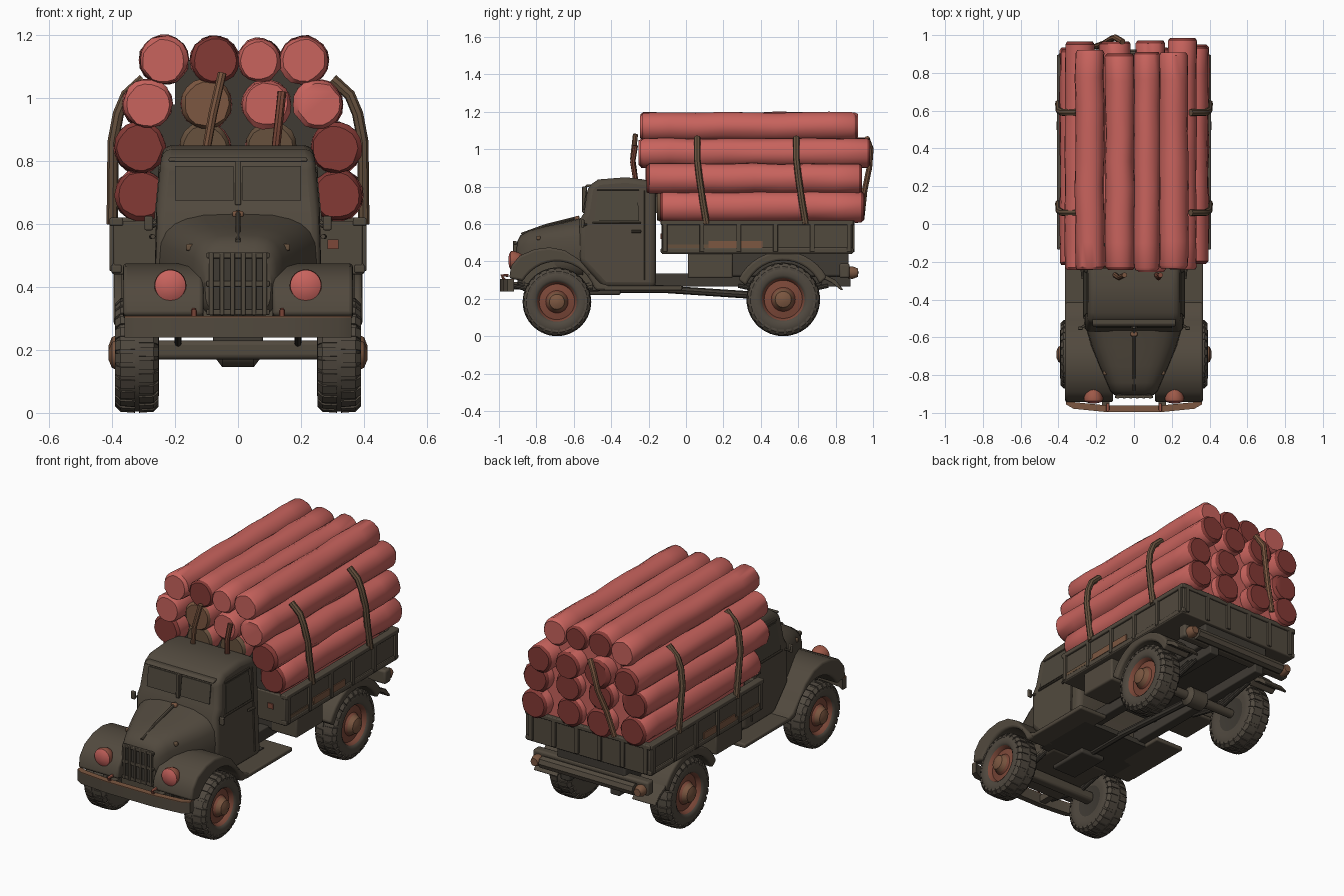
import bpy, bmesh, math, random
from mathutils import Vector

random.seed(4)
if "Cube" in bpy.data.objects:
    bpy.data.objects.remove(bpy.data.objects["Cube"])


def material(name, *rgb):
    m = bpy.data.materials.new(name)
    m.use_nodes = True
    m.diffuse_color = (*rgb, 1)
    m.node_tree.nodes["Principled BSDF"].inputs["Base Color"].default_value = (*rgb, 1)
    return m


OLIVE = material("olive body", .083, .067, .048)
TYRE = material("tyre grey brown", .08, .066, .05)
DARK = material("dark underside", .05, .043, .034)
GLASS = material("dull glass", .076, .064, .046)
RED = material("log red", .58, .125, .11)
DEEP = material("deep red", .23, .042, .036)
BROWN = material("worn brown", .2, .095, .052)
STRAP = material("strap brown", .135, .083, .048)
RUST = material("rust", .34, .1, .065)
RIM = material("dark rust rim", .2, .064, .04)
made = []


def finish(name, bm, mats, bevel=0, mirror=False):
    bmesh.ops.recalc_face_normals(bm, faces=bm.faces)
    me = bpy.data.meshes.new(name)
    bm.to_mesh(me)
    bm.free()
    for m in mats:
        me.materials.append(m)
    ob = bpy.data.objects.new(name, me)
    bpy.context.collection.objects.link(ob)
    if mirror:
        ob.modifiers.new("mirror", "MIRROR").use_mirror_merge = False
    if bevel:
        b = ob.modifiers.new("bevel", "BEVEL")
        b.width, b.segments, b.angle_limit = bevel, 3, math.radians(35)
        b.limit_method = "ANGLE"
    made.append(ob)


def loft(bm, rings, slots=None, ends=(0, 0)):
    """Skin closed rings of points and cap both ends."""
    vs = [[bm.verts.new(p) for p in ring] for ring in rings]
    n = len(vs[0])
    for i in range(len(vs) - 1):
        for j in range(n):
            k = (j + 1) % n
            f = bm.faces.new((vs[i][j], vs[i][k], vs[i + 1][k], vs[i + 1][j]))
            f.material_index = slots[i] if slots else 0
    for ring, slot in zip((vs[0], vs[-1]), ends):
        bm.faces.new(ring).material_index = slot


def prism(name, outline, x0, x1, mat, bevel=0, mirror=False, taper=0):
    """Extrude a side outline of (y, z) points across x."""
    bm = bmesh.new()
    loft(bm, [[(x, y, z) for y, z in outline] for x in (x0, x1)])
    for v in bm.verts:
        v.co.x -= math.copysign(taper * max(0, v.co.z - .6), v.co.x)
    finish(name, bm, [mat], bevel, mirror)


def box(name, x0, x1, y0, y1, z0, z1, mat, bevel=0, mirror=False):
    prism(name, [(y0, z0), (y1, z0), (y1, z1), (y0, z1)], x0, x1, mat, bevel, mirror)


def revolve(name, profile, at, axis, mats, slots=None, ends=(0, 0), n=24, mirror=False, wobble=0):
    """Spin (distance, radius) pairs round the x or y axis."""
    bm, rings = bmesh.new(), []
    for d, r in profile:
        ring = []
        dx, dz = (random.uniform(-wobble, wobble) for _ in range(2))
        for j in range(n):
            a = math.tau * j / n
            q = r + random.uniform(-wobble, wobble)
            u, w = q * math.cos(a) + dx, q * math.sin(a) + dz
            ring.append(Vector(at) + Vector((d, u, w) if axis == "x" else (u, d, w)))
        rings.append(ring)
    loft(bm, rings, slots, ends)
    finish(name, bm, mats, 0, mirror)


def tube(name, points, r, mat, sides=(1,)):
    cu = bpy.data.curves.new(name, "CURVE")
    cu.dimensions, cu.bevel_depth, cu.bevel_resolution, cu.use_fill_caps = "3D", r, 2, True
    for s in sides:
        sp = cu.splines.new("POLY")
        sp.points.add(len(points) - 1)
        for p, (x, y, z) in zip(sp.points, points):
            p.co = (s * x, y, z, 1)
    tmp = bpy.data.objects.new(name + "_path", cu)
    me = bpy.data.meshes.new_from_object(tmp)
    bpy.data.objects.remove(tmp)
    me.materials.clear()
    me.materials.append(mat)
    ob = bpy.data.objects.new(name, me)
    bpy.context.collection.objects.link(ob)
    made.append(ob)


def arc(y, z, r, a0, a1, n=14):
    return [(y + r * math.cos(math.radians(a0 + (a1 - a0) * i / n)),
             z + r * math.sin(math.radians(a0 + (a1 - a0) * i / n))) for i in range(n + 1)]


# Cab with tapered sides, windows and doors
prism("cab", [(-.44, .26), (-.57, .4), (-.57, .62), (-.545, .66), (-.525, .8), (-.47, .838), (-.32, .85),
              (-.2, .835), (-.16, .78), (-.16, .26)], -.265, .265, OLIVE, .03, taper=.1)
prism("windscreen", [(-.55, .675), (-.535, .785), (-.529, .785), (-.544, .675)], .015, .2, GLASS, mirror=True)
prism("windscreen_visor", [(-.545, .797), (-.53, .812), (-.5, .812), (-.52, .797)], -.22, .22, OLIVE, .005)
box("screen_pillar", -.01, .01, -.555, -.53, .66, .8, OLIVE, .004)
prism("side_window", [(-.49, .615), (-.47, .775), (-.26, .775), (-.25, .615)], .262, .268, GLASS, mirror=True, taper=.1)
for i, (ya, za, yb, zb) in enumerate([(-.5, .605, -.24, .605), (-.475, .785, -.25, .785), (-.225, .3, -.225, .78)]):
    w = lambda z: .265 - .1 * max(0, z - .6)
    tube("door_trim_%d" % i, [(w(za), ya, za), (w(zb), yb, zb)], .006, OLIVE, (1, -1))
tube("door_handle", [(.27, -.29, .56), (.275, -.24, .56)], .008, OLIVE, (1, -1))
box("rear_window", -.12, .12, -.163, -.156, .66, .76, GLASS)
tube("mirror_arm", [(.25, -.53, .6), (.28, -.55, .59), (.29, -.55, .62)], .007, OLIVE, (1, -1))
box("mirror", .27, .297, -.56, -.545, .58, .625, OLIVE, .005, True)

# Bonnet lofted from rounded sections, narrowing to the nose
bm, rings = bmesh.new(), []
for y, w, low, top in [(-.55, .255, .3, .635), (-.65, .225, .3, .61), (-.75, .185, .3, .59), (-.84, .145, .3, .565),
                       (-.885, .125, .3, .54), (-.905, .105, .31, .5)]:
    ring = []
    for j in range(24):
        c, s = math.cos(math.tau * j / 24), math.sin(math.tau * j / 24)
        ring.append((w * math.copysign(abs(c) ** .6, c), y,
                     (low + top) / 2 + (top - low) / 2 * math.copysign(abs(s) ** .6, s)))
    rings.append(ring)
loft(bm, rings)
finish("bonnet", bm, [OLIVE])
tube("bonnet_ridge", [(0, -.57, .637), (0, -.75, .592), (0, -.88, .545)], .008, OLIVE)
box("bonnet_badge", -.018, .018, -.595, -.57, .62, .642, BROWN, .008)
box("bonnet_latch", .14, .165, -.8, -.778, .515, .537, STRAP, .006, True)
box("engine_bay", -.2, .2, -.88, -.45, .24, .42, OLIVE, .02)
box("grille_back", -.09, .09, -.913, -.9, .32, .5, DARK)
for i in range(6):
    x = -.085 + i * .034
    box("grille_bar_%d" % i, x - .007, x + .007, -.925, -.905, .31, .51, OLIVE, .004)
for z in (.32, .41, .5):
    box("grille_rail_%d" % (z * 100), -.1, .1, -.922, -.905, z - .009, z + .009, OLIVE, .004)

# Front mudguards, running boards, bumper and lamps
prism("front_mudguard", [(-.945, .31), (-.935, .375), (-.89, .43), (-.81, .465), (-.73, .475), (-.65, .46),
                         (-.57, .41), (-.51, .34), (-.46, .285), (-.41, .27), (-.41, .245), (-.48, .245)]
      + arc(-.69, .19, .21, 20, 150), .11, .365, OLIVE, .025, True)
box("running_board", .18, .365, -.44, -.02, .245, .27, OLIVE, .008, True)
for name, low, high, mat in (("front_bumper", .24, .303, OLIVE), ("bumper_worn_edge", .303, .307, BROWN)):
    bm = bmesh.new()
    loft(bm, [[(x, y, low), (x, y + .035, low), (x, y + .035, high), (x, y, high)]
              for x, y in ((-.36, -.955), (-.32, -.978), (-.15, -.995), (.15, -.995), (.32, -.978), (.36, -.955))])
    finish(name, bm, [mat])
box("bumper_bracket", .13, .17, -.98, -.85, .25, .29, OLIVE, 0, True)
tube("tow_hook", [(.14, -.97, .3), (.14, -.985, .325), (.14, -.95, .325)], .009, RUST, (1, -1))
revolve("headlamp", [(-.95, .012), (-.945, .035), (-.937, .049), (-.92, .051), (-.89, .04), (-.86, .018)],
        (.215, 0, .405), "y", [RED, RUST], [0, 0, 1, 1, 1], (0, 1), mirror=True)
tube("headlamp_stalk", [(.215, -.89, .4), (.2, -.86, .34)], .014, OLIVE, (1, -1))

# Wheels with knobbly tyres, rusty rims and brown hub caps
for name, y, r in (("front", -.69, .18), ("rear", .52, .193)):
    at, k = (.321, y, r + .004), r / .18
    profile = [(-.062, .09), (-.07, .12), (-.068, .15), (-.054, .175), (0, .18), (.054, .175), (.068, .15),
               (.07, .12), (.06, .106), (.035, .095), (.042, .06), (.055, .052), (.08, .04), (.09, .016)]
    revolve(name + "_wheel", [(d, q * k) for d, q in profile], at, "x", [TYRE, RIM, BROWN, DARK],
            [0] * 8 + [1] * 3 + [2] * 2, (3, 2), 36, True)
    bm = bmesh.new()
    for i in range(26):
        a = math.tau * i / 26
        for s in (1, -1):
            t = a + s * .06
            rad, tan = Vector((0, math.cos(t), math.sin(t))), Vector((0, -math.sin(t), math.cos(t)))
            loft(bm, [[Vector(at) + Vector((s * x, 0, 0)) + rad * q * k + tan * side
                       for side, q in ((-.015, .15), (.015, .15), (.015, top), (-.015, top))]
                      for x, top in ((.006, .183), (.052, .18), (.069, .163))])
    finish(name + "_tyre_lugs", bm, [TYRE], 0, True)
    for i, dz in enumerate((0, .016, .032)):
        tube("%s_spring_%d" % (name, i), [(.19, y - .24 + 2 * dz, .27 + dz / 2), (.19, y, .215 + dz),
                                          (.19, y + .24 - 2 * dz, .27 + dz / 2)], .011, DARK, (1, -1))
box("front_axle", -.27, .27, -.72, -.66, .17, .23, OLIVE, .015)
revolve("rear_axle", [(-.27, .025), (-.07, .028), (-.05, .055), (.05, .055), (.07, .028), (.27, .025)],
        (0, .52, .2), "x", [OLIVE], n=12)

# Chassis and underside
box("chassis_rail", .13, .19, -.9, .88, .265, .335, DARK, .006, True)
box("cab_floor", -.25, .25, -.5, -.12, .245, .275, DARK)
box("bed_subframe", -.22, .22, .01, .87, .32, .45, DARK, .01)
box("side_locker", .2, .37, .01, .25, .31, .45, OLIVE, .01, True)
tube("drive_shaft", [(0, -.6, .25), (0, -.1, .25), (0, .5, .21)], .02, DARK)
box("gearbox", -.08, .08, -.6, -.35, .22, .26, DARK, .01)

# Rear mudguards and rear beam
prism("rear_mudguard", arc(.52, .19, .265, 155, 28) + arc(.52, .19, .215, 25, 158), .22, .395, OLIVE, .012, True)
prism("rear_mudguard_lip", [(.74, .33), (.8, .3), (.84, .25), (.83, .245), (.78, .285), (.73, .31)],
      .24, .39, OLIVE, .004, True)
box("rear_crossmember", -.37, .37, .82, .875, .31, .39, OLIVE, .012)
tube("rear_beam", [(-.3, .89, .34), (.3, .89, .34)], .034, OLIVE)
revolve("tail_lamp", [(.84, .026), (.89, .034), (.92, .022)], (.33, 0, .34), "y", [BROWN], n=12, mirror=True)

# Load bed: floor, boards, ribs and rails
box("bed_floor", -.4, .4, -.13, .89, .44, .475, OLIVE, .006)
box("bed_side", .37, .395, -.13, .89, .45, .61, OLIVE, .005, True)
for name, y in (("bed_headboard", -.13), ("bed_tailgate", .865)):
    box(name, -.39, .39, y, y + .025, .45, .61, OLIVE, .005)
box("headboard_rust_patch", .285, .32, -.136, -.13, .52, .55, RIM)
box("bed_top_rail", .365, .408, -.135, .895, .595, .62, OLIVE, .005, True)
box("tailgate_rail", -.4, .4, .86, .902, .595, .62, OLIVE, .005)
box("bed_bottom_rail", .37, .403, -.135, .895, .445, .47, OLIVE, .005, True)
box("worn_board", .395, .402, .12, .41, .472, .51, BROWN, 0, True)
box("worn_board_front", .395, .4, -.1, .12, .472, .49, STRAP, 0, True)
for i in range(6):
    y = -.125 + i * .197
    box("side_rib_%d" % i, .385, .408, y, y + .025, .45, .61, OLIVE, .004, True)
    x = -.38 + i * .147
    box("tailgate_rib_%d" % i, x, x + .025, .88, .902, .45, .61, OLIVE, .004)

# Packed middle of the load, with a dark board at the front
for name, y0, y1, mat in (("load_core", -.1, .88, RED), ("load_front_board", -.12, -.1, DARK)):
    box(name + "_lower", -.3, .3, y0, y1, .5, .98, mat)
    box(name + "_upper", -.2, .2, y0, y1, .98, 1.12, mat)

# Logs stacked in four rows: (x, radius, front end slot, rear end slot)
rows = [(1.12, -.245, .91, [(-.235, .077, 0, 0), (-.075, .077, 1, 1), (.068, .069, 0, 1), (.21, .077, 0, 0)]),
        (.98, -.25, .975, [(-.288, .078, 0, 1), (-.1, .082, 2, 1), (.09, .078, 0, 1), (.255, .078, 0, 1)]),
        (.842, -.22, .935, [(-.31, .082, 1, 1), (-.105, .082, 3, 1), (.105, .082, 3, 1), (.31, .082, 1, 1)]),
        (.692, -.15, .935, [(-.31, .082, 1, 1), (-.105, .082, 3, 1), (.105, .082, 3, 1), (.315, .082, 1, 1)])]
for i, (z, y0, y1, logs) in enumerate(rows):
    for j, (x, r, front, rear) in enumerate(logs):
        a, b = y0 + random.uniform(-.005, .015), y1 + random.uniform(-.015, .02)
        mid = [(a + (b - a) * t / 8, r) for t in range(1, 8)]
        profile = [(a, r * .86), (a + .015, r)] + mid + [(b - .015, r), (b, r * .86)]
        revolve("log_%d_%d" % (i + 1, j + 1), profile, (x, 0, z), "y", [RED, DEEP, BROWN, STRAP],
                [front] + [0] * 8 + [rear], (front, rear), 18, wobble=.003)

# Straps holding the load
for i, y in enumerate((.07, .6)):
    tube("side_strap_%d" % i, [(.4, y + .04, .6), (.398, y + .02, .72), (.397, y, .86), (.38, y - .01, .95),
                               (.355, y - .01, 1.01), (.3, y - .01, 1.06)], .018, STRAP, (1, -1))
tube("front_strap_right", [(-.1, -.27, .84), (-.08, -.285, .95), (-.05, -.27, 1.08)], .014, BROWN)
tube("front_strap_left", [(.12, -.27, .84), (.13, -.285, .93), (.14, -.27, 1.02)], .014, RIM)
tube("rear_strap", [(-.06, .965, 1.06), (-.1, .988, 1.0), (-.12, .98, .9), (-.16, .955, .78), (-.2, .94, .64)],
     .016, BROWN)

bpy.ops.object.select_all(action="DESELECT")
for ob in made:
    ob.select_set(True)
bpy.context.view_layer.objects.active = made[0]
bpy.ops.object.shade_smooth_by_angle(angle=math.radians(40))
